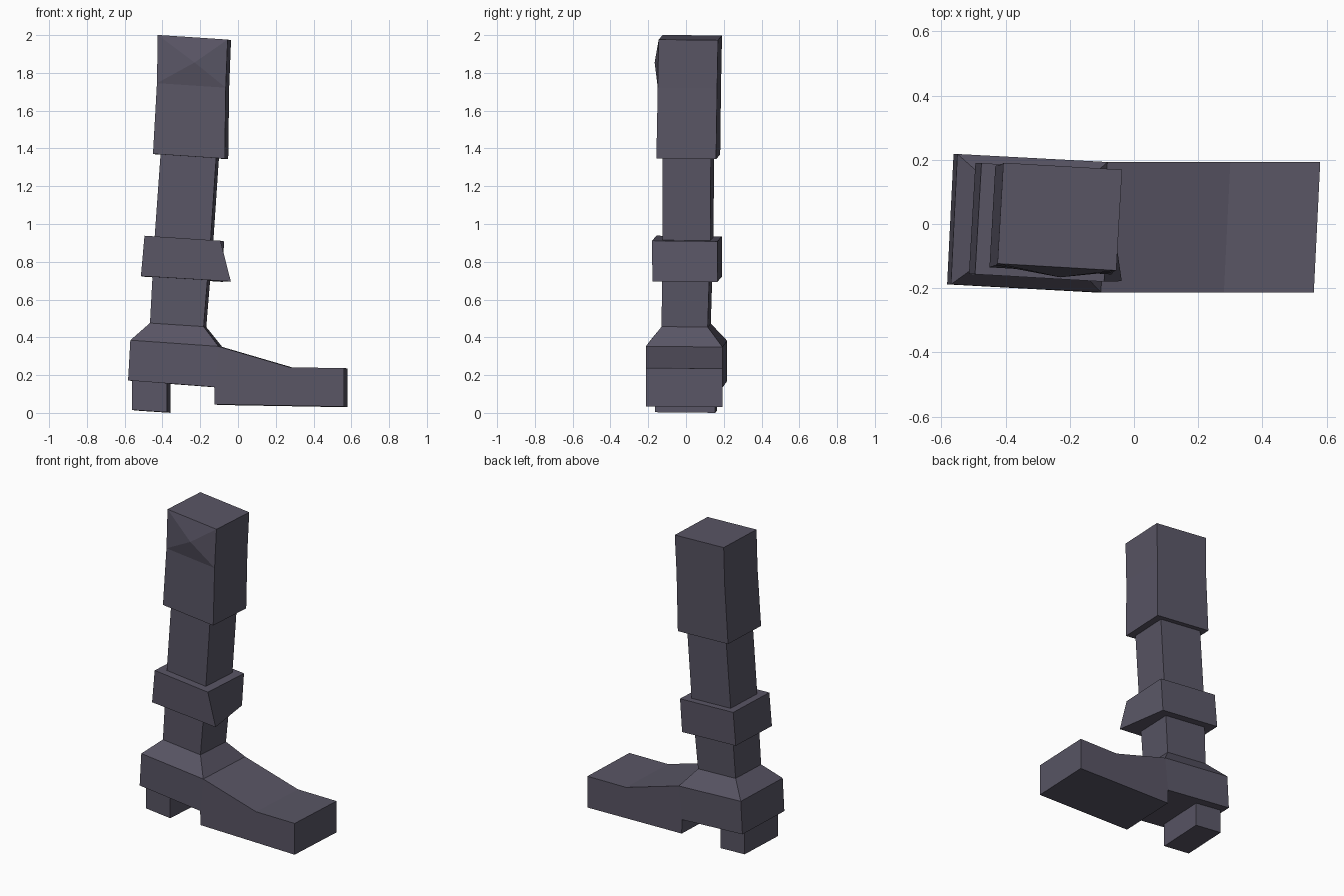
import bpy, bmesh
from mathutils import Vector

if "Cube" in bpy.data.objects:
    bpy.data.objects.remove(bpy.data.objects["Cube"])

mat = bpy.data.materials.new("dark_slate")
mat.diffuse_color = (0.10, 0.092, 0.13, 1)
mat.use_nodes = True
mat.node_tree.nodes["Principled BSDF"].inputs["Base Color"].default_value = mat.diffuse_color

# The leg leans and turns slightly: local axes shared by every cross-section
AX = Vector((1, -0.058, -0.066))
AY = Vector((0.058, 1, -0.01))


def ring(cx, cy, cz, hx, hy):
    """Four corners: front left, front right, back right, back left."""
    c = Vector((cx, cy, cz))
    return [c + AX * hx * sx + AY * hy * sy
            for sx, sy in ((-1, -1), (1, -1), (1, 1), (-1, 1))]


def finish(name, bm):
    bmesh.ops.recalc_face_normals(bm, faces=bm.faces)
    me = bpy.data.meshes.new(name)
    bm.to_mesh(me)
    bm.free()
    me.materials.append(mat)
    ob = bpy.data.objects.new(name, me)
    bpy.context.collection.objects.link(ob)
    return ob


def loft(name, rings, apex=None):
    """Skin rings from top to bottom; apex raises a point on the first front face."""
    bm = bmesh.new()
    vs = [[bm.verts.new(p) for p in r] for r in rings]
    for a, b in zip(vs, vs[1:]):
        for i in range(4):
            j = (i + 1) % 4
            f = bm.faces.new((a[i], a[j], b[j], b[i]))
            if apex and a is vs[0] and i == 0:
                front = f
    bm.faces.new(vs[0])
    bm.faces.new(vs[-1][::-1])
    if apex:
        top = bmesh.ops.poke(bm, faces=[front])["verts"][0]
        top.co = apex
    return finish(name, bm)


# Thigh with a shallow pyramid on its upper front
loft("thigh", [ring(-0.231, 0.023, 1.987, 0.185, 0.157),
               ring(-0.238, 0.018, 1.732, 0.182, 0.157),
               ring(-0.251, 0.012, 1.357, 0.190, 0.158)],
     apex=(-0.23, -0.166, 1.855))

# Lower leg
shin_base = ring(-0.317, 0.001, 0.465, 0.142, 0.122)
loft("lower_leg", [ring(-0.254, 0.012, 1.38, 0.147, 0.128),
                   ring(-0.286, 0.010, 0.92, 0.148, 0.127),
                   shin_base])

# Calf band with one flared lower corner
band_low = ring(-0.301, 0.005, 0.709, 0.203, 0.173)
band_low[1] = Vector((-0.038, -0.178, 0.696))
loft("calf_band", [ring(-0.284, 0.005, 0.923, 0.201, 0.173), band_low])

# Boot: side profile (x, z, y shift) skinned across the foot's width
profile = [(-0.570, 0.385, 0.025), (-0.582, 0.172, 0.025), (-0.125, 0.137, 0),
           (-0.124, 0.045, 0), (0.560, 0.033, 0), (0.560, 0.238, 0),
           (0.280, 0.240, 0), (-0.103, 0.352, 0)]
bm = bmesh.new()
front = [bm.verts.new((x, -0.213 + d, z)) for x, z, d in profile]
back = [bm.verts.new((x + 0.02, 0.193 + d, z - 0.003)) for x, z, d in profile]
n = len(profile)
for i in range(n):
    j = (i + 1) % n
    bm.faces.new((front[i], front[j], back[j], back[i]))
for side in (front, back):
    bm.faces.new([side[k] for k in (0, 1, 2, 7)])
    bm.faces.new(side[2:])
ankle_base = [v.co.copy() for v in (front[0], front[7], back[7], back[0])]
finish("boot", bm)

# Ankle slope between the lower leg and the boot
loft("ankle", [shin_base, ankle_base])

# Heel block
loft("heel", [ring(-0.459, 0.0, 0.19, 0.092, 0.160),
              ring(-0.459, 0.0, 0.008, 0.092, 0.160)])
